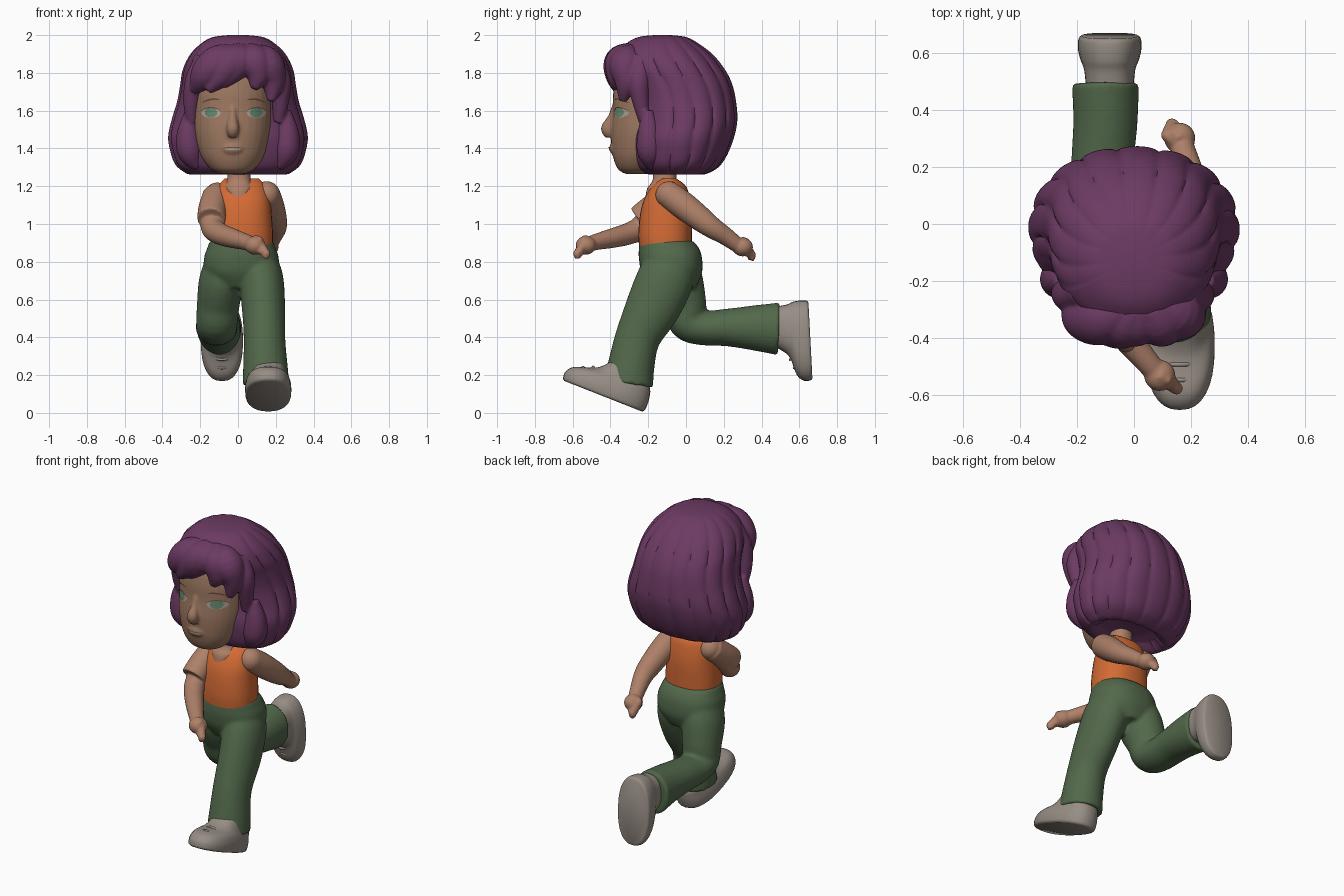
import bpy, bmesh, math
from mathutils import Vector, Matrix
from mathutils.bvhtree import BVHTree

if "Cube" in bpy.data.objects:
    bpy.data.objects.remove(bpy.data.objects["Cube"])

def material(name, r, g, b):
    m = bpy.data.materials.new(name)
    m.diffuse_color = (r, g, b, 1)
    m.use_nodes = True
    m.node_tree.nodes["Principled BSDF"].inputs["Base Color"].default_value = m.diffuse_color
    return m

HAIR = material("purple hair", .15, .043, .125)
FACE = material("face skin", .34, .19, .12)
SKIN = material("arm skin", .42, .215, .14)
SHIRT = material("orange cloth", .65, .145, .035)
PANTS = material("green cloth", .085, .14, .07)
SHOE = material("grey shoe", .31, .27, .235)
WHITE = material("eye white", .42, .36, .30)
IRIS = material("eye green", .13, .25, .16)
BROWN = material("brow brown", .14, .07, .045)

def spline(rows, k=5):
    """Catmull-Rom resampling of rows of numbers."""
    out = []
    for i in range(len(rows) - 1):
        a, b, c, d = (rows[max(0, min(len(rows) - 1, i + j))] for j in (-1, 0, 1, 2))
        for s in range(k):
            t = s / k
            out.append([.5 * (2*q + (r-p)*t + (2*p-5*q+4*r-w)*t*t + (3*q-p-3*r+w)*t**3)
                        for p, q, r, w in zip(a, b, c, d)])
    return out + [list(rows[-1])]

def skin(bm, rings):
    rings = [[bm.verts.new(p) for p in ring] for ring in rings]
    n = len(rings[0])
    for a, b in zip(rings, rings[1:]):
        for i in range(n):
            bm.faces.new((a[i], a[(i+1) % n], b[(i+1) % n], b[i]))
    bm.faces.new(rings[0][::-1])
    bm.faces.new(rings[-1])

def stack(bm, cx, rows, n=32, p=2.3, M=Matrix(), groove=0):
    """Horizontal rounded sections: rows of (z, y front, y back, half width)."""
    rings = []
    for z, yf, yb, rx in spline(rows):
        ring = []
        for i in range(n):
            t = math.tau * i / n
            c, s = math.cos(t), math.sin(t)
            f = 1 - groove * (1 - abs(math.sin(8*t + 1.2*z)) ** .4) if s > -.45 else 1
            ring.append(M @ Vector((cx + f*rx*math.copysign(abs(c)**(2/p), c),
                (yf+yb)/2 + f*(yb-yf)/2*math.copysign(abs(s)**(2/p), s), z)))
        rings.append(ring)
    skin(bm, rings)

def tube(bm, rows, ref=(1, 0, 0), n=24, M=Matrix()):
    """Sweep along rows of (x, y, z, radius along ref, other radius)."""
    rows = spline([r if len(r) == 5 else (*r, r[3]) for r in rows])
    pts = [Vector(r[:3]) for r in rows]
    rings = []
    for i, r in enumerate(rows):
        tan = (pts[min(i+1, len(pts)-1)] - pts[max(i-1, 0)]).normalized()
        u = Vector(ref)
        u = (u - tan * u.dot(tan)).normalized()
        v = tan.cross(u)
        rings.append([M @ (pts[i] + u*r[3]*math.cos(math.tau*j/n) + v*r[4]*math.sin(math.tau*j/n))
                      for j in range(n)])
    skin(bm, rings)

def ball(bm, c, r):
    bmesh.ops.create_icosphere(bm, subdivisions=3, radius=1,
                               matrix=Matrix.Translation(c) @ Matrix.Diagonal((*r, 1)))

def finish(bm, name, mat, voxel=0, smooth=5):
    bmesh.ops.recalc_face_normals(bm, faces=bm.faces)
    for f in bm.faces:
        f.smooth = True
    for e in bm.edges:
        e.smooth = e.calc_face_angle(0) < math.radians(50)
    me = bpy.data.meshes.new(name)
    bm.to_mesh(me)
    bm.free()
    me.materials.append(mat)
    ob = bpy.data.objects.new(name, me)
    bpy.context.collection.objects.link(ob)
    if voxel:
        m = ob.modifiers.new("fuse", 'REMESH')
        m.mode, m.voxel_size, m.use_smooth_shade = 'VOXEL', voxel, True
        m = ob.modifiers.new("soften", 'SMOOTH')
        m.factor, m.iterations = .5, smooth
    return ob

# trousers: hips, forward leg and bent back leg fused together
bm = bmesh.new()
stack(bm, .018, [(.66, -.19, .05, .10), (.74, -.235, .085, .19), (.82, -.25, .085, .198), (.87, -.25, .07, .182),
                 (.91, -.248, .04, .168)])
tube(bm, [(.09, -.08, .83, .10, .12), (.12, -.105, .72, .118, .15), (.135, -.175, .56, .115, .145),
          (.14, -.255, .40, .11, .12), (.145, -.29, .25, .118, .124), (.148, -.305, .15, .125, .133)])
tube(bm, [(-.06, -.08, .83, .10, .12), (-.088, -.05, .70, .118, .14), (-.105, -.01, .57, .113, .12),
          (-.112, .01, .48, .11, .10), (-.113, .09, .45, .11, .092), (-.11, .22, .452, .11, .10),
          (-.1, .36, .45, .113, .12), (-.1, .492, .445, .118, .14)])
finish(bm, "trousers", PANTS, .01, 9)

# shoes: one shape placed twice, with laces
def shoe(name, M, ankle):
    bm = bmesh.new()
    stack(bm, 0, [(0, -.445, -.005, .108), (.012, -.457, .008, .12), (.05, -.457, .01, .122),
                  (.09, -.42, .005, .113), (.13, -.31, -.01, .098), ankle], M=M, p=2.4)
    for i in range(3):
        y, z = -.27 - .05*i, .143 - .021*i
        tube(bm, [(-.06, y, z-.02, .006), (0, y-.01, z+.002, .008), (.06, y, z-.02, .006)], (0, 0, 1), 8, M)
    finish(bm, name, SHOE)

shoe("front_shoe", Matrix.Translation((.16, -.23, .006)) @ Matrix.Rotation(math.radians(-21.5), 4, 'X'),
     (.19, -.25, -.07, .085))
shoe("back_shoe", Matrix.Translation((-.085, .648, .588)) @ Matrix.Rotation(math.radians(93), 4, 'X')
     @ Matrix.Scale(.91, 4), (.21, -.25, -.02, .09))

# sleeveless top and neck
bm = bmesh.new()
stack(bm, .02, [(.872, -.248, .03, .165), (.95, -.252, .032, .165), (1.05, -.243, .032, .158),
                (1.13, -.222, .022, .15), (1.2, -.18, 0, .128), (1.24, -.13, -.05, .09)])
finish(bm, "tank_top", SHIRT)
bm = bmesh.new()
stack(bm, .005, [(1.14, -.215, -.05, .06), (1.19, -.205, -.045, .078), (1.24, -.175, -.05, .062), (1.36, -.18, -.05, .06)])
finish(bm, "neck", SKIN)

# arms with curled hands
def arm(name, rows, palm, curl, side, sleeve=None):
    bm = bmesh.new()
    tube(bm, rows, (0, 0, 1))
    ball(bm, rows[0][:3], (rows[0][3],) * 3)
    if sleeve:
        tube(bm, sleeve, (0, 0, 1))
    ball(bm, palm, (.055, .055, .05))
    palm, curl, side = Vector(palm), Vector(curl), Vector(side)
    for i in range(4):
        a = palm + side * (i - 1.5) * .027 + curl * .02
        b, c = a + curl * .04, a + curl * .03 - Vector((0, 0, .03))
        tube(bm, [(*a, .022), (*b, .023), (*c, .018)], side, 10)
    a = palm + Vector((0, 0, .03))
    tube(bm, [(*a, .026), (*(a + curl*.05 + Vector((0, 0, .008))), .018)], side, 10)
    finish(bm, name, SKIN, .007, 3)

arm("forward_arm", [(-.11, -.085, 1.15, .07), (-.13, -.16, 1.07, .065), (-.135, -.235, .985, .062),
                    (-.10, -.30, .95, .058), (-.03, -.39, .925, .052), (.04, -.475, .905, .043), (.08, -.52, .89, .04)],
    (.09, -.53, .887), (.75, -.45, -.25), (.35, -.45, -.6),
    [(-.115, -.085, 1.15, .073), (-.133, -.17, 1.085, .076), (-.142, -.245, 1.025, .075)])
arm("rear_arm", [(.152, -.09, 1.155, .072), (.172, -.01, 1.095, .073), (.193, .08, 1.025, .066), (.2, .14, .98, .057),
                 (.185, .21, .935, .048), (.17, .27, .89, .041)],
    (.16, .30, .878), (-.6, .5, -.2), (.2, .45, -.7))

# head with nose and lips fused
bm = bmesh.new()
stack(bm, -.028, [(1.265, -.32, -.19, .065), (1.29, -.36, -.14, .115), (1.35, -.385, -.06, .163), (1.42, -.395, 0, .19),
                  (1.5, -.397, .03, .205), (1.6, -.388, .05, .21), (1.7, -.385, .08, .21),
                  (1.8, -.36, .07, .19), (1.9, -.28, .0, .12)], p=2.2)
tube(bm, [(-.028, -.378, 1.62, .016), (-.028, -.395, 1.56, .022), (-.028, -.417, 1.505, .034), (-.028, -.40, 1.465, .024)])
ball(bm, (-.028, -.386, 1.40), (.055, .02, .03))
head = finish(bm, "head", FACE, .009, 4)

# painted features laid on the face by ray casting
bpy.context.view_layer.update()
tree = BVHTree.FromObject(head, bpy.context.evaluated_depsgraph_get())
def decal(name, mat, cx, cz, a, b, bend=0, tilt=0, off=.003, n=20):
    bm = bmesh.new()
    def point(r, t):
        u = r * math.cos(t)
        x, z = cx + a*u, cz + b*r*math.sin(t) + bend*u*u + tilt*u
        hit = tree.ray_cast(Vector((x, -1, z)), Vector((0, 1, 0)))[0]
        return bm.verts.new((x, (hit.y if hit else -.35) - off, z))
    rings = [[point(r, math.tau*i/n) for i in range(n)] for r in (.2, .6, 1)]
    bm.faces.new(rings[0])
    for p, q in zip(rings, rings[1:]):
        for i in range(n):
            bm.faces.new((p[i], q[i], q[(i+1) % n], p[(i+1) % n]))
    finish(bm, name, mat)

for s, side in ((-1, "right"), (1, "left")):
    x = -.023 + s*.12
    decal(side + "_eye", WHITE, x, 1.588, .052, .026)
    decal(side + "_iris", IRIS, x, 1.59, .033, .026, off=.005)
    decal(side + "_eyelid", BROWN, x, 1.617, .054, .003, -.02, off=.006)
    decal(side + "_eyebrow", BROWN, x, 1.66, .05, .005, -.012, -s*.008)
decal("lower_lip", WHITE, -.028, 1.396, .042, .006)
decal("mouth_line", BROWN, -.028, 1.404, .05, .0025, .004, off=.005)

# bob hair: grooved body plus swept fringe
bm = bmesh.new()
stack(bm, 0, [(1.30, -.14, .06, .18), (1.263, -.19, .09, .25), (1.285, -.24, .15, .30), (1.32, -.265, .19, .335),
              (1.38, -.28, .225, .357), (1.46, -.285, .255, .37), (1.55, -.27, .272, .352), (1.65, -.28, .265, .322),
              (1.74, -.31, .245, .306), (1.82, -.35, .205, .292), (1.90, -.36, .14, .252), (1.96, -.31, .06, .19),
              (1.99, -.25, .0, .13), (2.0, -.17, -.08, .05)], n=160, p=2.15, groove=.06)
finish(bm, "hair", HAIR)

bm = bmesh.new()
for lock in (
    [(.0, -.28, 1.91, .05), (-.10, -.325, 1.855, .095), (-.18, -.325, 1.78, .08), (-.235, -.30, 1.70, .02)],
    [(.02, -.28, 1.92, .05), (-.03, -.34, 1.86, .09), (-.09, -.36, 1.785, .07), (-.16, -.365, 1.705, .02)],
    [(.02, -.28, 1.92, .05), (.01, -.34, 1.865, .085), (-.03, -.365, 1.80, .06), (-.08, -.375, 1.73, .02)],
    [(.05, -.28, 1.92, .05), (.09, -.335, 1.86, .09), (.105, -.36, 1.78, .065), (.085, -.375, 1.715, .02)],
    [(.08, -.27, 1.91, .05), (.15, -.315, 1.85, .09), (.185, -.315, 1.75, .065), (.175, -.335, 1.65, .02)]):
    tube(bm, lock)
for s in (-1, 1):
    tube(bm, [(s*.17, -.23, 1.87, .06), (s*.22, -.25, 1.76, .06), (s*.235 - .01, -.24, 1.65, .045), (s*.23 - .015, -.22, 1.54, .03)])
    tube(bm, [(s*.25, -.2, 1.6, .03), (s*.262, -.195, 1.48, .062), (s*.252, -.19, 1.38, .068), (s*.21, -.18, 1.30, .03)])
finish(bm, "fringe", HAIR, .008, 4)
